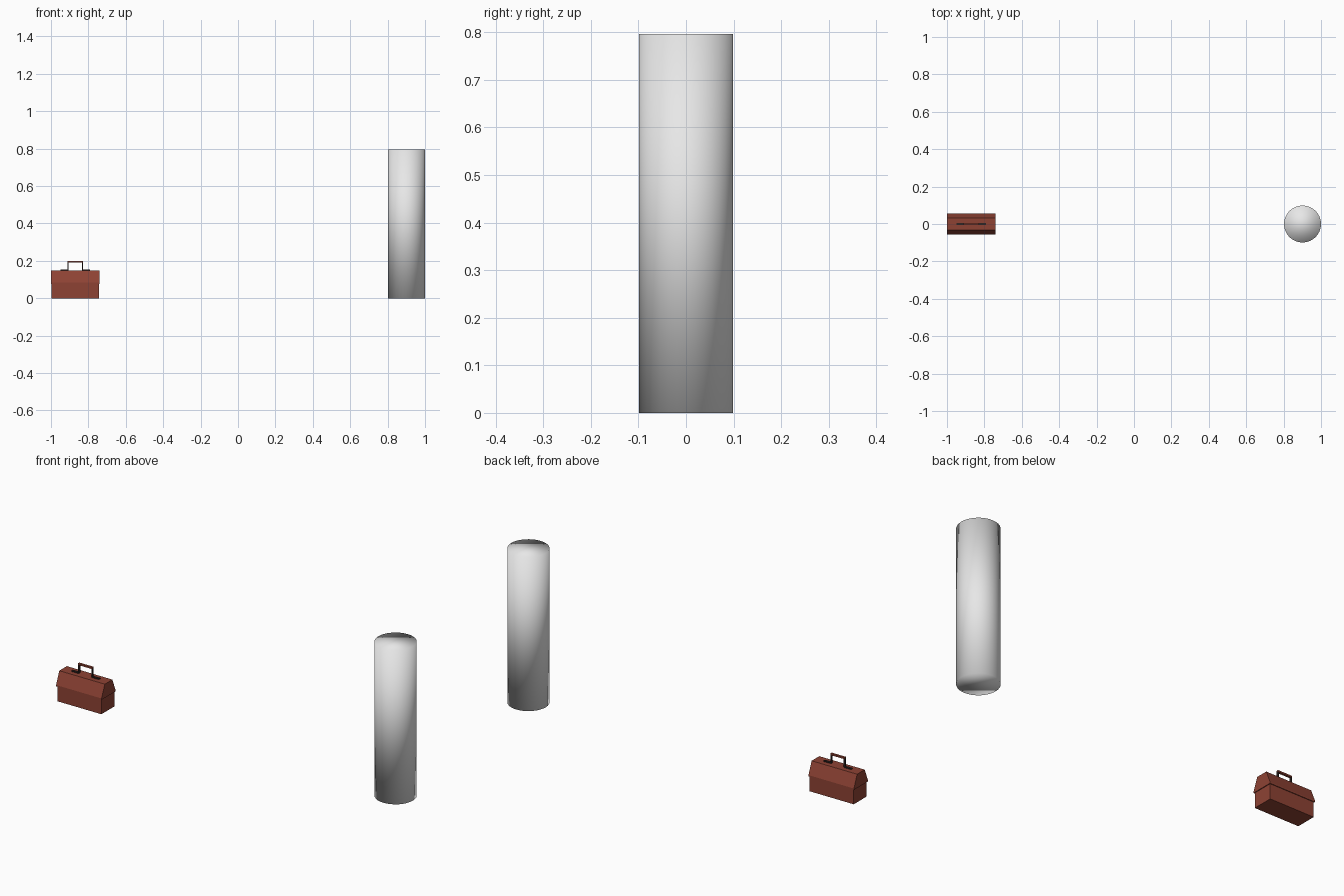
import bpy, bmesh
from mathutils import Matrix, Vector

if "Cube" in bpy.data.objects:
    bpy.data.objects.remove(bpy.data.objects["Cube"])


def material(name, rgb):
    m = bpy.data.materials.new(name)
    m.diffuse_color = (*rgb, 1)
    m.use_nodes = True
    m.node_tree.nodes["Principled BSDF"].inputs["Base Color"].default_value = m.diffuse_color
    return m


GREY = material("light grey", (0.8, 0.8, 0.8))
RED = material("rust red", (0.27, 0.055, 0.034))
DARK = material("dark metal", (0.03, 0.018, 0.016))
CX = -0.87  # toolbox centre


def finish(name, bm, mat, smooth=False):
    bmesh.ops.recalc_face_normals(bm, faces=bm.faces)
    me = bpy.data.meshes.new(name)
    bm.to_mesh(me)
    bm.free()
    me.materials.append(mat)
    for p in me.polygons:
        p.use_smooth = smooth
    ob = bpy.data.objects.new(name, me)
    bpy.context.collection.objects.link(ob)
    return ob


def box(name, centre, size, mat):
    bm = bmesh.new()
    bmesh.ops.create_cube(bm, size=1)
    bmesh.ops.scale(bm, vec=size, verts=bm.verts)
    bmesh.ops.translate(bm, vec=centre, verts=bm.verts)
    return finish(name, bm, mat)


def extrude_x(name, half_profile, half_len, mat):
    """Mirror a (y, z) half profile and extrude it along the toolbox."""
    pts = half_profile + [(-y, z) for y, z in reversed(half_profile)]
    bm = bmesh.new()
    face = bm.faces.new([bm.verts.new((CX - half_len, y, z)) for y, z in pts])
    new = bmesh.ops.extrude_face_region(bm, geom=[face])["geom"]
    bmesh.ops.translate(bm, vec=(2 * half_len, 0, 0),
                        verts=[v for v in new if isinstance(v, bmesh.types.BMVert)])
    return finish(name, bm, mat)


# Tall column, smooth all over including the caps
bm = bmesh.new()
bmesh.ops.create_cone(bm, cap_ends=True, segments=32, radius1=0.099, radius2=0.099,
                      depth=0.796, matrix=Matrix.Translation(Vector((0.901, 0, 0.398))))
finish("column", bm, GREY, smooth=True)

# Toolbox body and overhanging lid with sloped sides
extrude_x("toolbox_body", [(0.053, 0), (0.053, 0.08)], 0.126, RED)
extrude_x("toolbox_lid", [(0.057, 0.077), (0.057, 0.084), (0.031, 0.148)], 0.13, RED)

# Handle: feet, legs and grip
for side, s in (("left", -1), ("right", 1)):
    box(f"handle_foot_{side}", (CX + s * 0.058, 0, 0.150), (0.042, 0.012, 0.006), DARK)
    box(f"handle_leg_{side}", (CX + s * 0.038, 0, 0.173), (0.006, 0.009, 0.046), DARK)
box("handle_grip", (CX, 0, 0.196), (0.082, 0.012, 0.008), RED)
